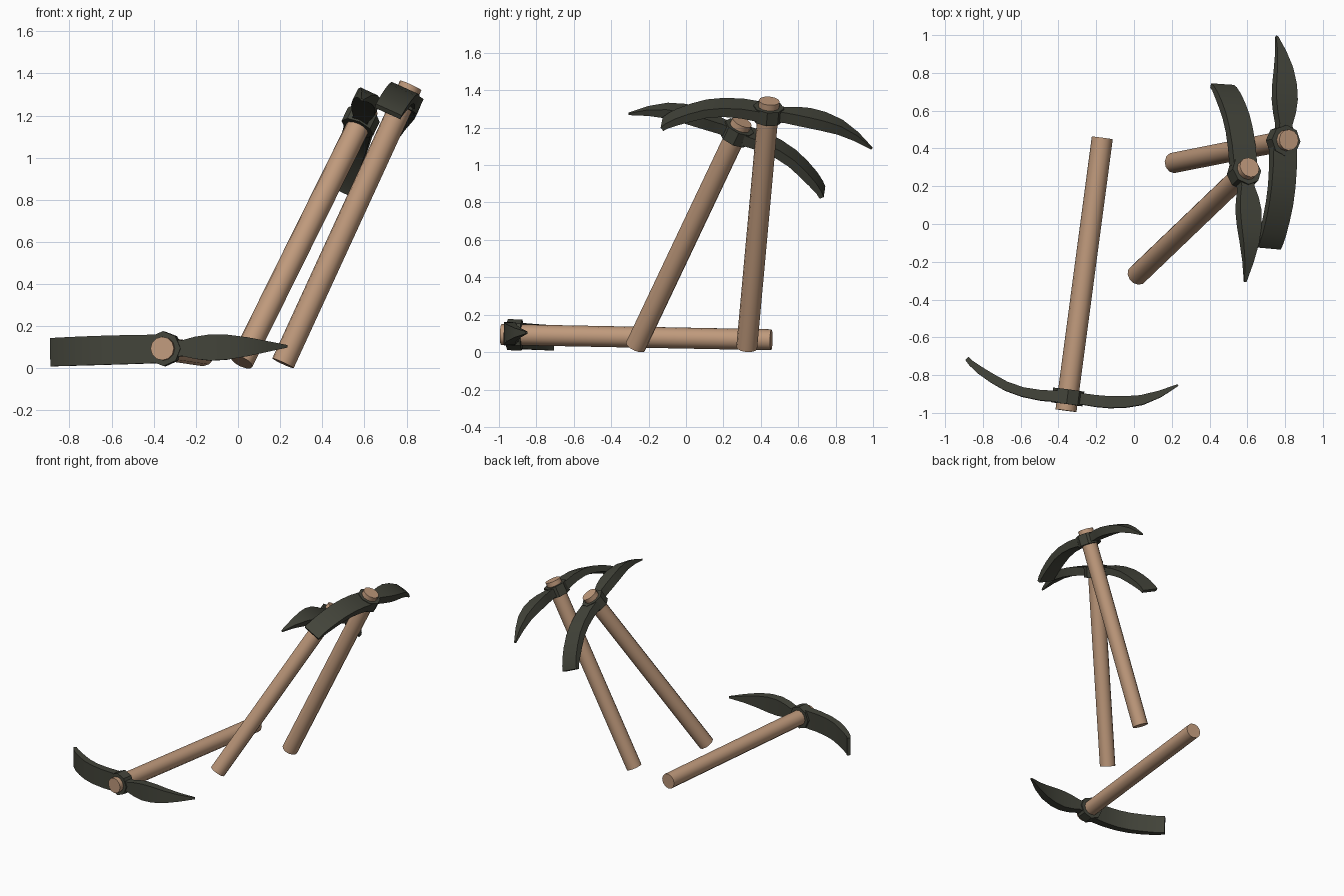
import bpy, bmesh, math
from mathutils import Vector, Matrix

if "Cube" in bpy.data.objects:
    bpy.data.objects.remove(bpy.data.objects["Cube"])


def material(name, rgb):
    m = bpy.data.materials.new(name)
    m.diffuse_color = (*rgb, 1)
    m.use_nodes = True
    m.node_tree.nodes["Principled BSDF"].inputs["Base Color"].default_value = m.diffuse_color
    return m


wood = material("wood", (0.52, 0.32, 0.20))
iron = material("dark_iron", (0.055, 0.057, 0.042))


def finish(bm, name, mat, angle):
    bmesh.ops.recalc_face_normals(bm, faces=bm.faces)
    for f in bm.faces:
        f.smooth = True
    me = bpy.data.meshes.new(name)
    bm.to_mesh(me)
    bm.free()
    me.set_sharp_from_angle(angle=math.radians(angle))
    me.materials.append(mat)
    return me


def cylinder(name, sides, radius, z0, z1, mat, angle):
    bm = bmesh.new()
    bmesh.ops.create_cone(bm, cap_ends=True, segments=sides, radius1=radius, radius2=radius,
                          depth=z1 - z0, matrix=Matrix.Translation((0, 0, (z0 + z1) / 2)))
    return finish(bm, name, mat, angle)


def arm(name, stations):
    """Loft of rectangular sections: (distance, height, width, thickness)."""
    bm = bmesh.new()
    rings = []
    pts = [Vector((s[0], 0, s[1])) for s in stations]
    for i, (x, z, w, t) in enumerate(stations):
        tan = (pts[min(i + 1, len(pts) - 1)] - pts[max(i - 1, 0)]).normalized()
        nor = Vector((-tan.z, 0, tan.x))
        rings.append([bm.verts.new(pts[i] + Vector((0, a * w / 2, 0)) + nor * b * t / 2)
                      for a, b in ((-1, -1), (1, -1), (1, 1), (-1, 1))])
    for r, s in zip(rings, rings[1:]):
        for k in range(4):
            bm.faces.new((r[k], r[(k + 1) % 4], s[(k + 1) % 4], s[k]))
    bm.faces.new(rings[0])
    bm.faces.new(rings[-1])
    return finish(bm, name, iron, 35)


# Shared part meshes: local z runs along the handle (0 = top), x toward the point
parts = {
    "handle": cylinder("handle", 12, 0.056, -1.457, 0, wood, 40),
    "collar": cylinder("collar", 8, 0.083, -0.112, -0.034, iron, 30),
    "pointed_arm": arm("pointed_arm", [
        (0.05, -0.072, 0.08, 0.06), (0.09, -0.072, 0.075, 0.06), (0.15, -0.071, 0.105, 0.062),
        (0.22, -0.074, 0.124, 0.062), (0.30, -0.085, 0.118, 0.06), (0.39, -0.108, 0.09, 0.052),
        (0.48, -0.152, 0.05, 0.036), (0.57, -0.212, 0.012, 0.010)]),
    "adze_arm": arm("adze_arm", [
        (-0.04, -0.07, 0.135, 0.06), (-0.14, -0.062, 0.137, 0.055), (-0.24, -0.067, 0.138, 0.05),
        (-0.33, -0.086, 0.138, 0.048), (-0.41, -0.118, 0.137, 0.046), (-0.48, -0.152, 0.136, 0.040),
        (-0.53, -0.182, 0.135, 0.030), (-0.555, -0.204, 0.135, 0.024)]),
}

# Each pickaxe: handle butt, handle top, direction of the point
placements = {
    "lying": ((-0.168, 0.455, 0.066), (-0.36, -0.988, 0.094), (0.991, -0.13, 0.025)),
    "leaning_right": ((0.215, 0.325, 0.027), (0.82, 0.445, 1.343), (0.04, 0.99, -0.11)),
    "leaning_left": ((0.017, -0.27, 0.030), (0.612, 0.30, 1.232), (0.111, -0.918, 0.381)),
}
for tag, (butt, top, point) in placements.items():
    z = (Vector(top) - Vector(butt)).normalized()
    y = z.cross(Vector(point)).normalized()
    x = y.cross(z)
    mat = Matrix.Translation(top) @ Matrix((x, y, z)).transposed().to_4x4()
    for part, mesh in parts.items():
        ob = bpy.data.objects.new(f"{tag}_{part}", mesh)
        bpy.context.collection.objects.link(ob)
        ob.matrix_world = mat
